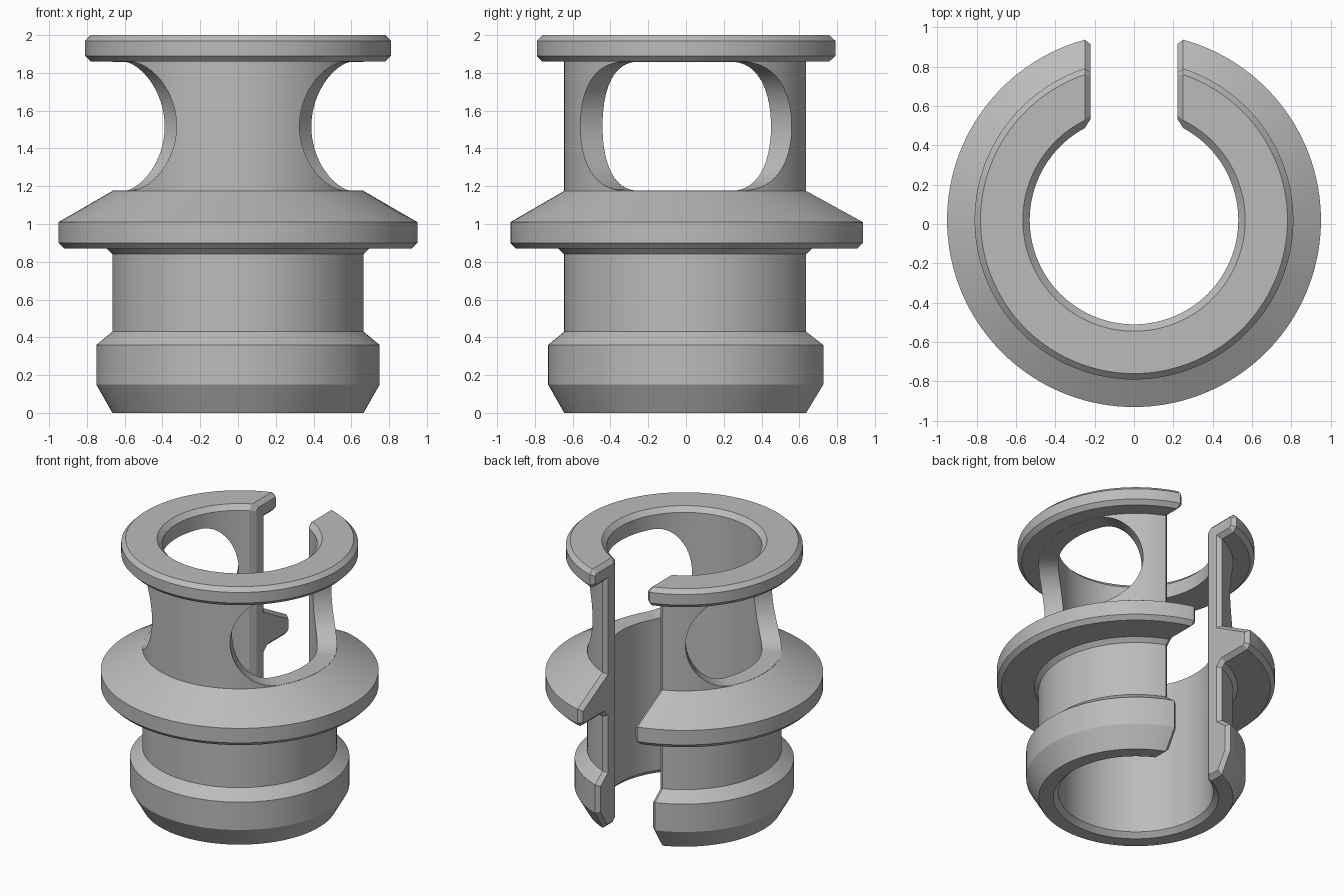
import bpy, bmesh, math
from mathutils import Vector

if "Cube" in bpy.data.objects:
    bpy.data.objects.remove(bpy.data.objects["Cube"])

AXIS_Y = 0.02      # the ring axis sits slightly off centre because of the slit
SLIT = 0.22        # half width of the slit
CHAMFER = 0.03
SEGMENTS = 128
BORE, BODY, FLANGE, RIM, FOOT = 0.53, 0.665, 0.95, 0.81, 0.75

grey = bpy.data.materials.new("plain grey")
grey.use_nodes = True
colour = (0.5, 0.5, 0.5, 1)
grey.diffuse_color = colour
grey.node_tree.nodes["Principled BSDF"].inputs["Base Color"].default_value = colour

# Wall section as (radius, height), anticlockwise from the inner bottom
profile = [Vector(p) for p in (
    (BORE + 0.035, 0), (BODY, 0), (FOOT, 0.15), (FOOT, 0.36), (BODY, 0.43),
    (BODY, 0.84), (BODY + 0.03, 0.87), (FLANGE - 0.03, 0.87), (FLANGE, 0.9),
    (FLANGE, 1.01), (BODY, 1.175), (BODY, 1.86), (RIM - 0.03, 1.86),
    (RIM, 1.89), (RIM, 1.97), (RIM - 0.03, 2), (BORE + 0.035, 2),
    (BORE, 1.965), (BORE, 0.035))]


def inset(points, distance):
    """Move every side of a closed outline inward by the distance."""
    result = []
    for i, p in enumerate(points):
        a = (p - points[i - 1]).normalized()
        b = (points[(i + 1) % len(points)] - p).normalized()
        na, nb = Vector((-a.y, a.x)), Vector((-b.y, b.x))
        result.append(p + (na + nb) * distance / (1 + na.dot(nb)))
    return result


def make_object(name, bm):
    bmesh.ops.recalc_face_normals(bm, faces=bm.faces)
    mesh = bpy.data.meshes.new(name)
    bm.to_mesh(mesh)
    bm.free()
    mesh.materials.append(grey)
    obj = bpy.data.objects.new(name, mesh)
    bpy.context.collection.objects.link(obj)
    return obj


def loft(name, sections):
    """Join closed loops of points in order and cap both ends."""
    bm = bmesh.new()
    loops = [[bm.verts.new(p) for p in s] for s in sections]
    for lo, hi in zip(loops, loops[1:]):
        for i in range(len(lo)):
            j = (i + 1) % len(lo)
            bm.faces.new((lo[i], lo[j], hi[j], hi[i]))
    bm.faces.new(loops[0])
    bm.faces.new(loops[-1])
    return make_object(name, bm)


def slit_face(side):
    return [(side * SLIT, AXIS_Y + math.sqrt(p.x ** 2 - SLIT ** 2), p.y)
            for p in inset(profile, CHAMFER)]


def ring_section(t):
    """Section at fraction t of the way round, starting beside the slit."""
    points = []
    for r, z in profile:
        start = math.asin((SLIT + CHAMFER) / r)
        a = start + t * (math.tau - 2 * start)
        points.append((r * math.sin(a), AXIS_Y + r * math.cos(a), z))
    return points


# Split sleeve with chamfered slit faces
sleeve = loft("split_sleeve", [slit_face(1)]
              + [ring_section(i / SEGMENTS) for i in range(SEGMENTS + 1)]
              + [slit_face(-1)])

# Round-ended side windows, cut radially through the wall
HALF_ARC, RADIUS, MIDDLE = 0.667, 0.341, 1.5175
TURN = math.radians(-3.2)
FLAT = HALF_ARC - RADIUS
ends = [FLAT + RADIUS * math.sin(math.pi / 2 * i / 20) for i in range(21)]
flats = [FLAT * (i / 8) for i in range(-7, 8)]
steps = [-s for s in reversed(ends)] + flats + ends


def window_section(s, side):
    over = max(0, abs(s) - FLAT)
    h = max(0.004, math.sqrt(max(0, RADIUS ** 2 - over ** 2)))
    a = TURN + s / BODY
    return [(side * r * math.cos(a), AXIS_Y + r * math.sin(a), MIDDLE + dz)
            for r, dz in ((0.4, -h), (0.78, -h), (0.78, h), (0.4, h))]


for label, side in (("left", 1), ("right", -1)):
    cutter = loft(label + "_window_cutter", [window_section(s, side) for s in steps])
    cutter.hide_render = True
    cutter.hide_set(True)
    cut = sleeve.modifiers.new(label + " window", "BOOLEAN")
    cut.operation = "DIFFERENCE"
    cut.solver = "EXACT"
    cut.object = cutter

# Apply the cuts, then smooth the curved walls
bpy.ops.object.select_all(action="DESELECT")
sleeve.select_set(True)
bpy.context.view_layer.objects.active = sleeve
for name in [m.name for m in sleeve.modifiers]:
    bpy.ops.object.modifier_apply(modifier=name)
for name in ("left_window_cutter", "right_window_cutter"):
    bpy.data.objects.remove(bpy.data.objects[name])
bpy.ops.object.shade_smooth_by_angle(angle=math.radians(20))
